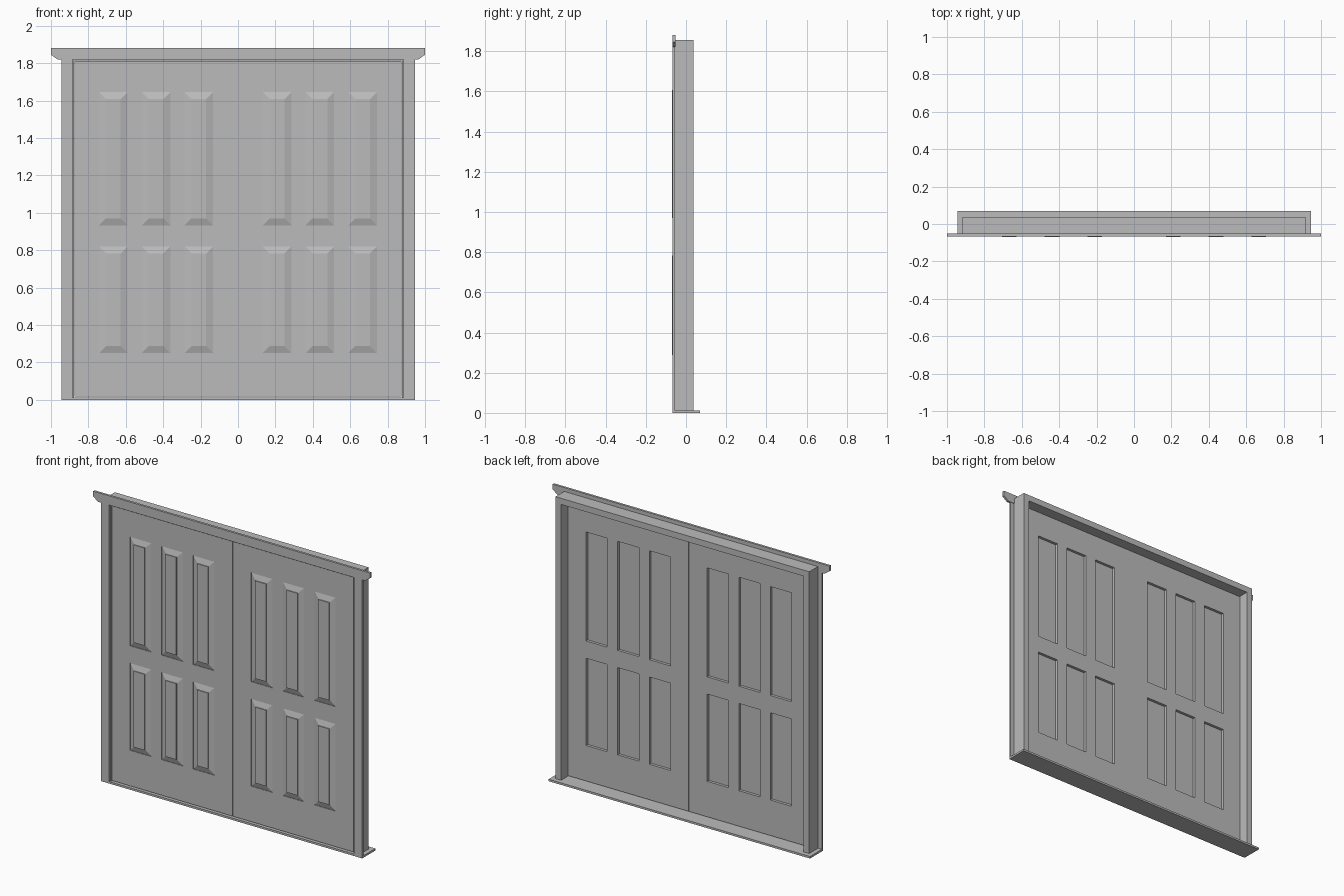
import bpy
import bmesh

if "Cube" in bpy.data.objects:
    bpy.data.objects.remove(bpy.data.objects["Cube"], do_unlink=True)

# Single paint colour
paint = bpy.data.materials.new("grey_paint")
paint.use_nodes = True
grey = (0.5, 0.5, 0.5, 1)
paint.diffuse_color = grey
paint.node_tree.nodes["Principled BSDF"].inputs["Base Color"].default_value = grey


def finish(name, bm):
    bmesh.ops.recalc_face_normals(bm, faces=bm.faces)
    mesh = bpy.data.meshes.new(name)
    bm.to_mesh(mesh)
    bm.free()
    mesh.materials.append(paint)
    obj = bpy.data.objects.new(name, mesh)
    bpy.context.collection.objects.link(obj)
    return obj


def loft(bm, rings):
    """Skin equal-length rings of points and cap both ends."""
    loops = [[bm.verts.new(p) for p in ring] for ring in rings]
    n = len(loops[0])
    for a, b in zip(loops, loops[1:]):
        for i in range(n):
            j = (i + 1) % n
            bm.faces.new((a[i], a[j], b[j], b[i]))
    bm.faces.new(loops[0])
    bm.faces.new(loops[-1])


def rect(x0, x1, z0, z1, y, inset=0):
    x0, x1, z0, z1 = x0 + inset, x1 - inset, z0 + inset, z1 - inset
    return [(x0, y, z0), (x1, y, z0), (x1, y, z1), (x0, y, z1)]


def box(name, x0, x1, y0, y1, z0, z1):
    bm = bmesh.new()
    loft(bm, [rect(x0, x1, z0, z1, y0), rect(x0, x1, z0, z1, y1)])
    return finish(name, bm)


FRONT, FACE, BACK = -0.067, -0.055, 0.038
SILL_TOP, HEAD = 0.013, 1.815

# Sill and header trim with clipped lower corners
box("sill", -0.945, 0.945, FRONT, 0.069, 0, SILL_TOP)
half = [(1, 1.88), (1, 1.845), (0.965, 1.82)]
outline = half + [(-x, z) for x, z in reversed(half)]
bm = bmesh.new()
loft(bm, [[(x, y, z) for x, z in outline] for y in (FRONT, -0.052)])
finish("header_trim", bm)

# Deep frame around the doors
box("frame_head", -0.917, 0.917, FACE, BACK, HEAD, 1.855)
for side, s in (("left", 1), ("right", -1)):
    def sided_box(name, a, b, y0, y1, z0, z1):
        x0, x1 = sorted((s * a, s * b))
        return box(side + "_" + name, x0, x1, y0, y1, z0, z1)

    sided_box("jamb", 0.876, 0.917, FACE, BACK, SILL_TOP, HEAD)
    sided_box("casing", 0.885, 0.945, FRONT, FACE, SILL_TOP, 1.82)

    # Door leaf: stiles, rails and mullions
    y0, y1 = -0.054, -0.029
    inner, outer = 0.133, 0.743
    bottom, top = 0.018, 1.812
    sided_box("meeting_stile", 0.001, inner, y0, y1, bottom, top)
    sided_box("hinge_stile", outer, 0.874, y0, y1, bottom, top)
    rows = [("lower", 0.25, 0.82), ("upper", 0.933, 1.645)]
    sided_box("bottom_rail", inner, outer, y0, y1, bottom, rows[0][1])
    sided_box("middle_rail", inner, outer, y0, y1, rows[0][2], rows[1][1])
    sided_box("top_rail", inner, outer, y0, y1, rows[1][2], top)

    width = 0.153
    pitch = (outer - inner - width) / 2
    for row, z0, z1 in rows:
        for i in range(3):
            a = inner + i * pitch
            b = a + width
            if i < 2:
                sided_box(f"{row}_mullion_{i + 1}", b, a + pitch, y0, y1, z0, z1)
            # Raised panel: bevelled border and a stepped central field
            x0, x1 = sorted((s * a, s * b))
            bm = bmesh.new()
            steps = [(0, -0.047), (0, -0.051), (0.037, -0.063), (0.037, -0.069)]
            loft(bm, [rect(x0, x1, z0, z1, y, d) for d, y in steps])
            finish(f"{side}_{row}_panel_{i + 1}", bm)
